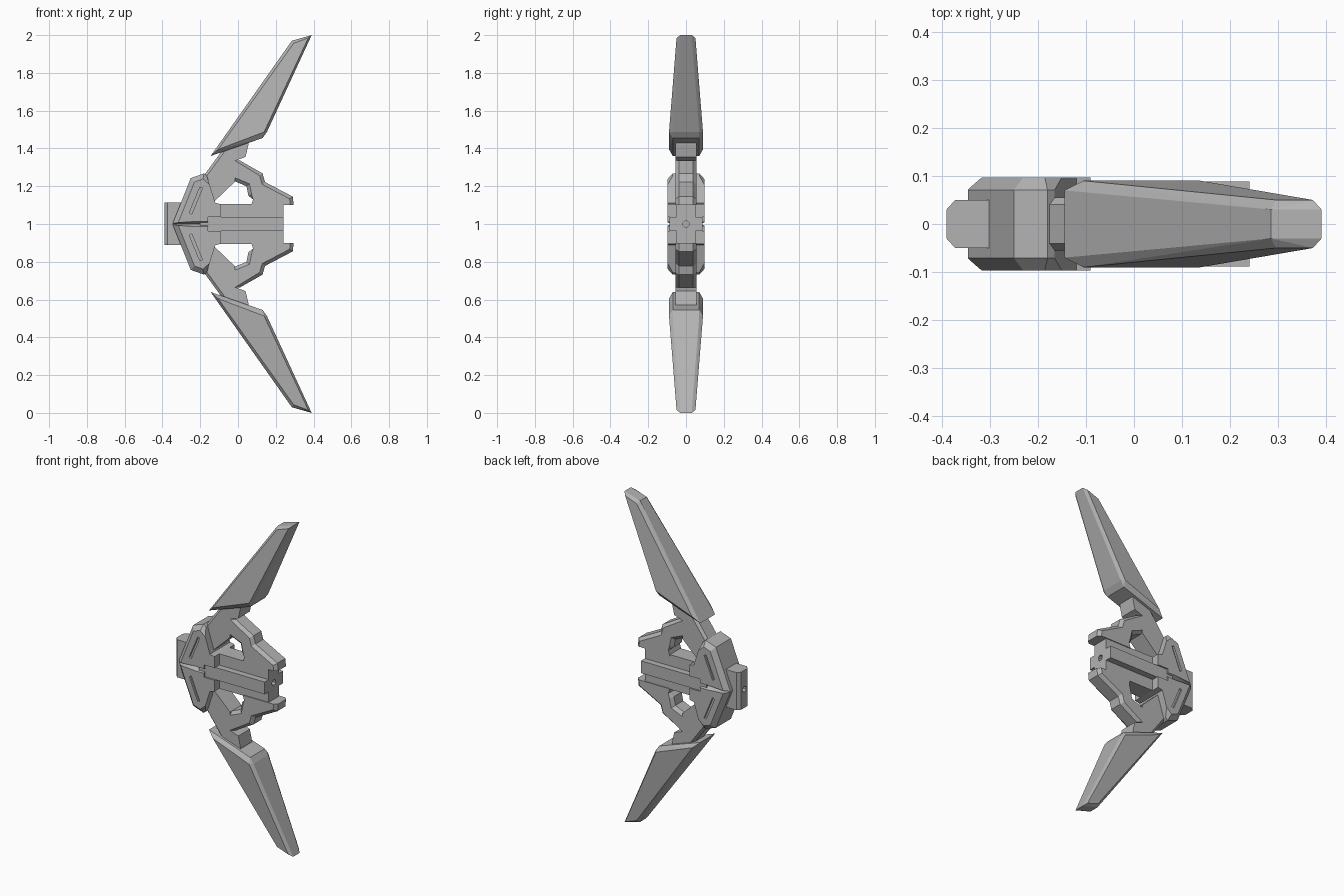
import bpy, bmesh, math

if "Cube" in bpy.data.objects:
    bpy.data.objects.remove(bpy.data.objects["Cube"])

grey = bpy.data.materials.new("dark_grey")
grey.diffuse_color = (.45, .45, .45, 1)
grey.use_nodes = True
grey.node_tree.nodes["Principled BSDF"].inputs["Base Color"].default_value = grey.diffuse_color


def finish(name, bm, mirror=False, helper=False):
    bmesh.ops.recalc_face_normals(bm, faces=bm.faces)
    me = bpy.data.meshes.new(name)
    bm.to_mesh(me)
    bm.free()
    me.materials.append(grey)
    ob = bpy.data.objects.new(name, me)
    ob.location.z = 1          # all parts are modelled around the z = 1 symmetry plane
    bpy.context.collection.objects.link(ob)
    if mirror:
        m = ob.modifiers.new("mirror", 'MIRROR')
        m.use_axis = (False, False, True)
        m.use_mirror_merge = False
    if helper:
        ob.hide_render = True
        ob.display_type = 'WIRE'
    return ob


def prism(name, pts, hw, y=0, chamfer=0, where=lambda c: True, **kw):
    """Extrude an x-z outline to +-hw around y, chamfering chosen rim edges."""
    bm = bmesh.new()
    f = bm.faces.new([bm.verts.new((x, y - hw, z)) for x, z in pts])
    ext = bmesh.ops.extrude_face_region(bm, geom=[f], use_keep_orig=True)
    bmesh.ops.translate(bm, vec=(0, 2 * hw, 0),
                        verts=[g for g in ext['geom'] if isinstance(g, bmesh.types.BMVert)])
    bmesh.ops.recalc_face_normals(bm, faces=bm.faces)
    if chamfer:
        rim = [e for e in bm.edges if abs(e.verts[0].co.y - e.verts[1].co.y) < 1e-6
               and where((e.verts[0].co + e.verts[1].co) / 2)]
        bmesh.ops.bevel(bm, geom=rim, offset=chamfer, segments=1, affect='EDGES')
    return finish(name, bm, **kw)


def hull(name, pts, **kw):
    bm = bmesh.new()
    for p in pts:
        bm.verts.new(p)
    bmesh.ops.convex_hull(bm, input=bm.verts)
    bmesh.ops.dissolve_limit(bm, angle_limit=math.radians(2), verts=bm.verts, edges=bm.edges)
    return finish(name, bm, **kw)


def cut(ob, cutter):
    m = ob.modifiers.new("cut", 'BOOLEAN')
    m.operation = 'DIFFERENCE'
    m.solver = 'EXACT'
    m.object = cutter


# Swept blades: narrow outer rim plus wider flat cheeks
blade = []
for s in (-1, 1):
    blade += [(-.145, s * .07, .36), (.13, s * .07, .455), (.153, s * .07, .487),
              (.39, s * .03, 1.0), (.285, s * .03, .97),
              (-.105, s * .09, .395), (.138, s * .09, .487),
              (.372, s * .05, .985), (.295, s * .05, .957)]
hull("blade", blade, mirror=True)

# Arms joining the blades to the body
prism("blade_arm", [(-.20, .23), (-.08, .395), (.055, .445), (.055, .42), (.04, .355), (-.015, .335),
                    (-.015, .225), (-.135, .11), (-.20, .10)], .055, chamfer=.014,
      where=lambda c: c.x < -.05 and c.z > .2, mirror=True)

# Claws that hook back over the end of the rail
prism("claw", [(-.015, .335), (.012, .335), (.13, .268), (.143, .222), (.29, .145), (.295, .10),
               (.07, .10), (.08, .13), (.055, .15), (.045, .20), (-.015, .225)], .055, chamfer=.018,
      where=lambda c: c.z > .12 and c.x > 0, mirror=True)

# Faceted body shell
half = [(-.345, .006), (-.25, .243), (-.18, .268), (-.165, .255), (-.12, .112), (-.09, .105)]
body = prism("body", half + [(x, -z) for x, z in reversed(half)], .097, chamfer=.026,
             where=lambda c: c.x < -.16)

# Cross-section rail: tall web and wide centre rib
web = prism("rail_web", [(-.15, -.105), (.24, -.105), (.24, .105), (-.15, .105)], .05)
rib = prism("rail_rib", [(-.2, -.037), (.24, -.037), (.24, .037), (-.2, .037)], .088)

# Mounting block on the nose
block = hull("nose_block", [(x, s * y, z) for z in (-.112, .115) for s in (-1, 1)
                            for x, y in ((-.39, .03), (-.372, .05), (-.3, .05))])

# Cutters: cheek slots, centre groove and rib notch on both sides of the body
for s in (-1, 1):
    slot = prism("slot_cutter", [(-.258, .06), (-.245, .052), (-.188, .19), (-.202, .194)],
                 .012, y=s * .097, mirror=True, helper=True)
    cut(body, slot)
    groove = hull("groove_cutter", [(-.37, s * .11, -.006), (-.37, s * .11, .006), (-.37, s * .065, 0),
                                    (-.15, s * .11, -.02), (-.15, s * .11, .02), (-.15, s * .075, 0)],
                  helper=True)
    cut(body, groove)
    notch = prism("notch_cutter", [(-.16, -.037), (-.08, -.037), (-.08, .037), (-.16, .037)],
                  .02, y=s * .107, helper=True)
    cut(body, notch)

# Bores in the rail end and the nose block
for x, targets in ((.24, (web, rib)), (-.39, (block,))):
    ring = [(x + d, .018 * math.cos(a), .018 * math.sin(a)) for d in (-.06, .06)
            for a in [math.radians(22.5 + 45 * i) for i in range(8)]]
    bore = hull("bore_cutter", ring, helper=True)
    for t in targets:
        cut(t, bore)
